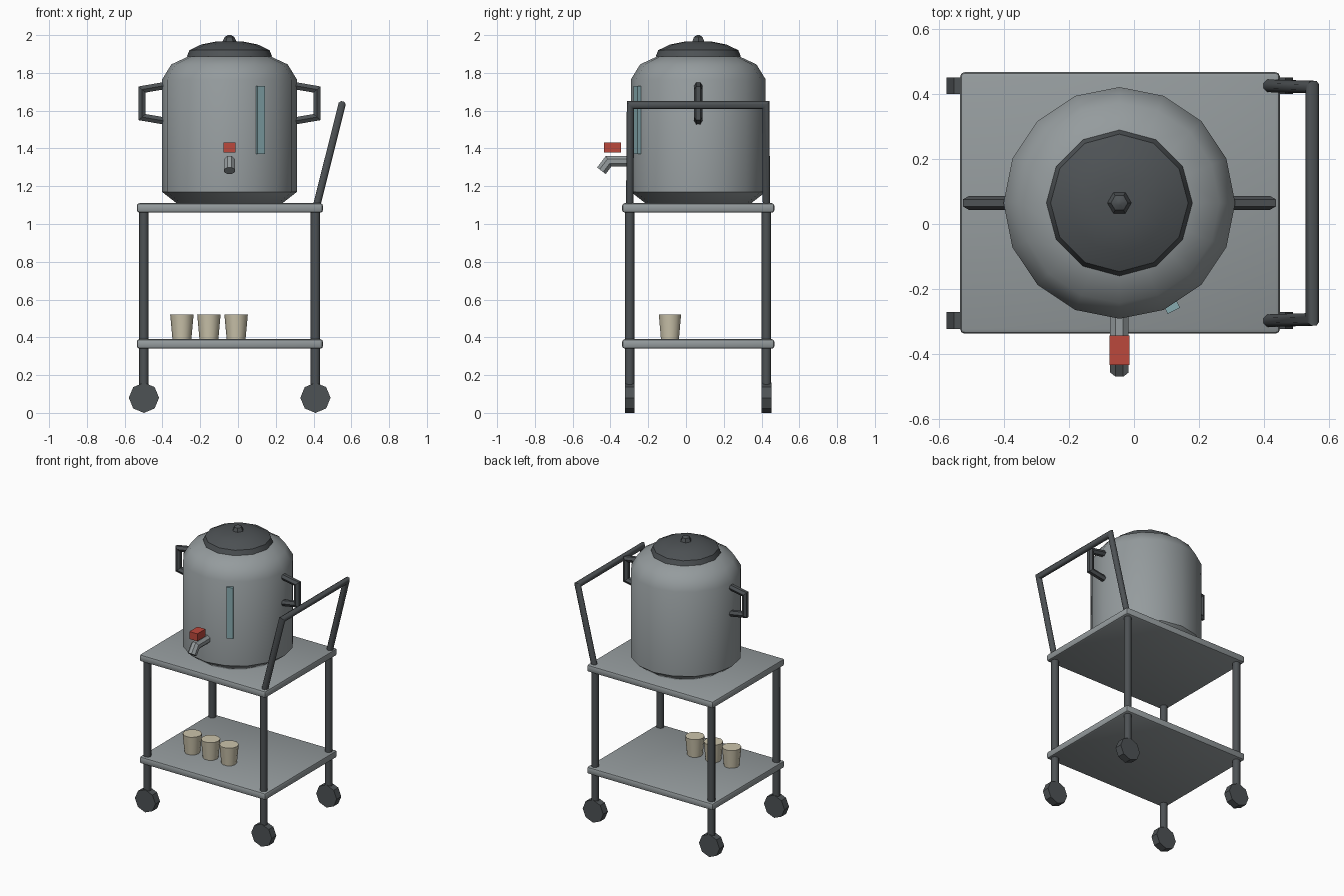
import bpy, bmesh, math
from mathutils import Vector, Matrix

if "Cube" in bpy.data.objects:
    bpy.data.objects.remove(bpy.data.objects["Cube"])


def material(name, rgb):
    m = bpy.data.materials.new(name)
    m.diffuse_color = (*rgb, 1)
    m.use_nodes = True
    m.node_tree.nodes["Principled BSDF"].inputs["Base Color"].default_value = m.diffuse_color
    return m


STEEL = material("steel grey", (0.30, 0.33, 0.34))
DARK = material("dark grey", (0.075, 0.084, 0.09))
RED = material("tap red", (0.50, 0.065, 0.045))
GLASS = material("gauge glass", (0.24, 0.40, 0.43))
CREAM = material("cup cream", (0.60, 0.55, 0.41))


def finish(bm, name, mat, smooth=None):
    bmesh.ops.recalc_face_normals(bm, faces=bm.faces)
    me = bpy.data.meshes.new(name)
    bm.to_mesh(me)
    bm.free()
    me.materials.append(mat)
    ob = bpy.data.objects.new(name, me)
    bpy.context.collection.objects.link(ob)
    if smooth:
        bpy.ops.object.select_all(action='DESELECT')
        ob.select_set(True)
        bpy.context.view_layer.objects.active = ob
        bpy.ops.object.shade_smooth_by_angle(angle=math.radians(smooth))
    return ob


def skin(bm, rings):
    """Join rings of vertices and cap both ends."""
    n = len(rings[0])
    for a, b in zip(rings, rings[1:]):
        for i in range(n):
            j = (i + 1) % n
            bm.faces.new((a[i], a[j], b[j], b[i]))
    bm.faces.new(rings[0])
    bm.faces.new(rings[-1])


def lathe(name, profile, sides, x, y, mat, smooth=40):
    bm = bmesh.new()
    steps = [2 * math.pi * i / sides for i in range(sides)]
    skin(bm, [[bm.verts.new((x + r * math.cos(a), y + r * math.sin(a), z)) for a in steps]
              for r, z in profile])
    return finish(bm, name, mat, smooth)


def tube(name, path, normal, radius, sides, mat, turn=0.0, smooth=None):
    """Mitred tube along a path lying in the plane with the given normal."""
    pts, n = [Vector(p) for p in path], Vector(normal).normalized()
    dirs = [(b - a).normalized() for a, b in zip(pts, pts[1:])]
    bm, rings = bmesh.new(), []
    for i, p in enumerate(pts):
        d0, d1 = dirs[max(i - 1, 0)], dirs[min(i, len(dirs) - 1)]
        t = (d0 + d1).normalized()
        side = n.cross(t) / t.dot(d1)
        rings.append([bm.verts.new(p + radius * (n * math.cos(a) + side * math.sin(a)))
                      for a in (turn + 2 * math.pi * k / sides for k in range(sides))])
    skin(bm, rings)
    return finish(bm, name, mat, smooth)


def box(name, centre, size, mat, angle=0.0, bevel=0.0):
    bm = bmesh.new()
    bmesh.ops.create_cube(bm, size=1, matrix=Matrix.Translation(centre)
                          @ Matrix.Rotation(angle, 4, 'Z') @ Matrix.Diagonal((*size, 1)))
    if bevel:
        bmesh.ops.bevel(bm, geom=bm.edges[:], offset=bevel, segments=2, profile=0.5,
                        affect='EDGES')
    return finish(bm, name, mat, 40 if bevel else None)


# Cart trays
for name, z in (("lower_tray", 0.365), ("upper_tray", 1.085)):
    box(name, (-0.043, 0.065, z), (0.986, 0.806, 0.05), STEEL, bevel=0.014)

# Legs and wheels
LEFT, RIGHT, FRONT, BACK = -0.498, 0.41, -0.298, 0.426
for xn, x in (("left", LEFT), ("right", RIGHT)):
    for yn, y in (("front", FRONT), ("back", BACK)):
        lathe(f"{yn}_{xn}_leg", [(0.025, 0.09), (0.025, 1.08)], 8, x, y, DARK, 50)
        tube(f"{yn}_{xn}_wheel", [(x, y - 0.026, 0.08), (x, y + 0.026, 0.08)],
             (1, 0, 0), 0.08, 8, DARK)

# Push handle
tube("push_handle", [(0.412, FRONT, 1.08), (0.55, FRONT + 0.004, 1.63),
                     (0.55, BACK - 0.004, 1.63), (0.412, BACK, 1.08)],
     (0.55, 0, -0.138), 0.021, 8, DARK, math.pi / 8, 50)

# Urn body, lid and knob
UX, UY = -0.045, 0.065
lathe("urn_body", [(0.28, 1.11), (0.357, 1.17), (0.357, 1.765), (0.308, 1.845),
                   (0.205, 1.893)], 16, UX, UY, STEEL)
lathe("lid", [(0.225, 1.888), (0.212, 1.92), (0.15, 1.95), (0.075, 1.965)],
      12, UX, UY, DARK, 35)
lathe("lid_knob", [(0.02, 1.94), (0.037, 1.965), (0.026, 1.99), (0.008, 2.0)],
      6, UX, UY, DARK, 35)

# Urn side handles
for name, s in (("left_urn_handle", -1), ("right_urn_handle", 1)):
    tube(name, [(UX + s * r, UY, z) for r, z in
                ((0.33, 1.735), (0.463, 1.712), (0.463, 1.566), (0.33, 1.543))],
         (0, 1, 0), 0.022, 6, DARK)

# Tap spout and lever block
tube("tap_spout", [(UX, -0.26, 1.332), (UX, -0.41, 1.332), (UX, -0.448, 1.282)],
     (1, 0, 0), 0.031, 8, STEEL, math.pi / 8)
box("tap_lever", (UX, -0.389, 1.405), (0.062, 0.09, 0.052), RED)

# Level gauge on the urn
a = math.radians(-63.2)
box("level_gauge", (UX + 0.36 * math.cos(a), UY + 0.36 * math.sin(a), 1.55),
    (0.025, 0.043, 0.36), GLASS, angle=a)

# Cups on the lower tray
for i, x in enumerate((-0.297, -0.154, -0.01)):
    lathe(f"cup_{i + 1}", [(0.05, 0.39), (0.062, 0.52)], 10, x, -0.085, CREAM, 40)
